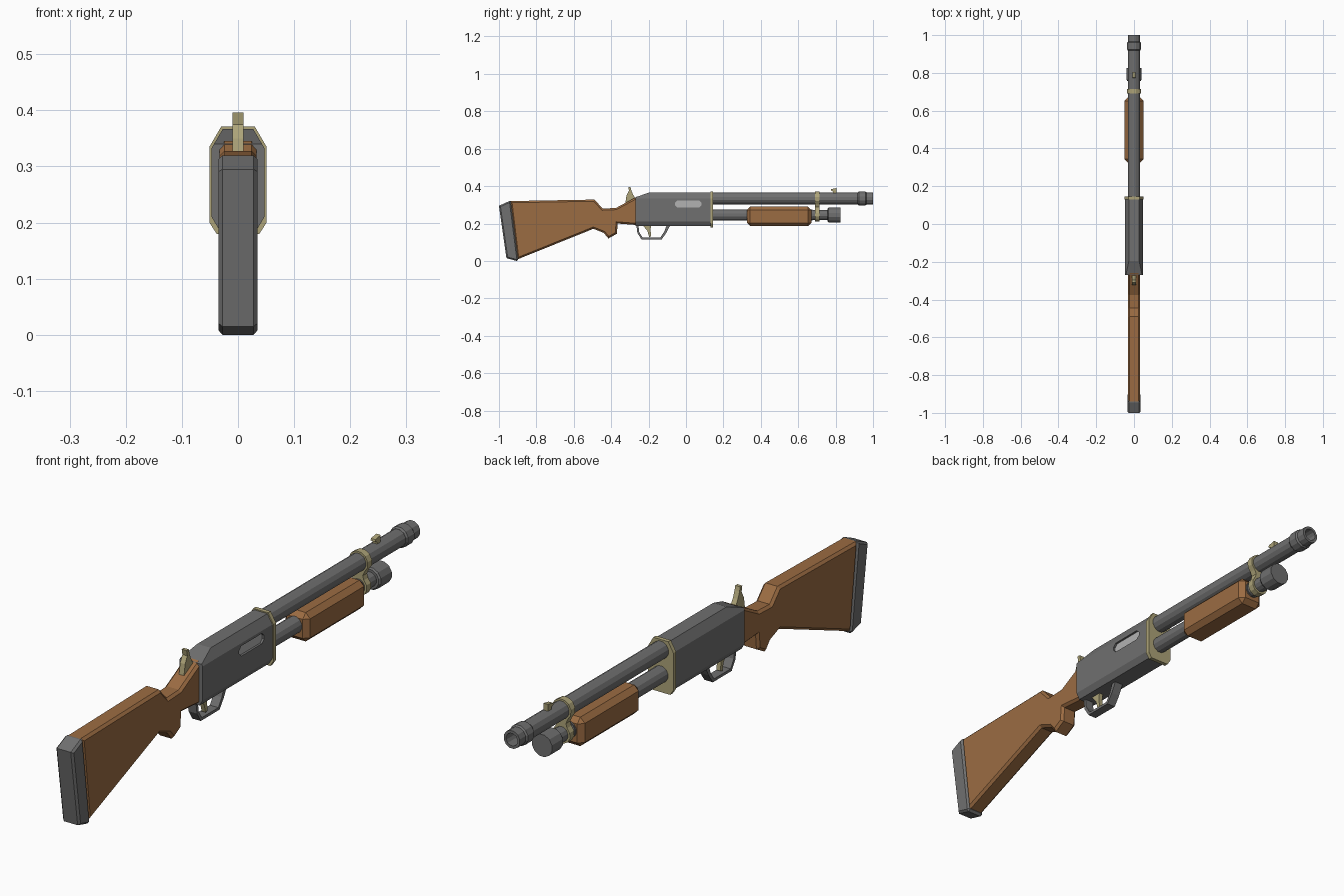
import bpy, bmesh
from math import cos, sin, pi, radians
from mathutils import Vector

if "Cube" in bpy.data.objects:
    bpy.data.objects.remove(bpy.data.objects["Cube"])


def material(name, rgb):
    m = bpy.data.materials.new(name)
    m.diffuse_color = (*rgb, 1)
    m.use_nodes = True
    m.node_tree.nodes["Principled BSDF"].inputs["Base Color"].default_value = m.diffuse_color
    return m


METAL = material("dark_metal", (0.16, 0.16, 0.16))
LIGHT = material("bright_metal", (0.45, 0.45, 0.45))
WOOD = material("wood", (0.33, 0.15, 0.055))
BRASS = material("brass", (0.42, 0.37, 0.19))


def finish(name, bm, mat):
    bmesh.ops.recalc_face_normals(bm, faces=bm.faces)
    me = bpy.data.meshes.new(name)
    bm.to_mesh(me)
    bm.free()
    ob = bpy.data.objects.new(name, me)
    bpy.context.collection.objects.link(ob)
    me.materials.append(mat)
    return ob


def prism(pts, a, b, axis, bevel=0, all_edges=False):
    """Extrude a (y,z) outline along x, or an (x,z) outline along y."""
    bm = bmesh.new()
    put = (lambda p, t: (t, *p)) if axis == "x" else (lambda p, t: (p[0], t, p[1]))
    ends = [[bm.verts.new(put(p, t)) for p in pts] for t in (a, b)]
    for e in ends:
        bm.faces.new(e)
    n = len(pts)
    for i in range(n):
        j = (i + 1) % n
        bm.faces.new((ends[0][i], ends[0][j], ends[1][j], ends[1][i]))
    bmesh.ops.recalc_face_normals(bm, faces=bm.faces)
    if bevel:
        k = 0 if axis == "x" else 1
        edges = [e for e in bm.edges
                 if all_edges or abs(e.verts[0].co[k] - e.verts[1].co[k]) < 1e-6]
        bmesh.ops.bevel(bm, geom=edges, offset=bevel, offset_type='OFFSET',
                        segments=1, profile=0.5, affect='EDGES', clamp_overlap=True)
    return bm


def lathe(name, profile, z, mat, n=12):
    """Revolve (y, radius) points about the line x=0, height z."""
    bm = bmesh.new()
    rings = [[bm.verts.new((r * cos(2 * pi * (i + .5) / n), y, z + r * sin(2 * pi * (i + .5) / n)))
              for i in range(n)] for y, r in profile]
    for p, q in zip(rings, rings[1:]):
        for i in range(n):
            bm.faces.new((p[i], p[(i + 1) % n], q[(i + 1) % n], q[i]))
    bm.faces.new(rings[0])
    bm.faces.new(rings[-1])
    return finish(name, bm, mat)


def mirrored(half):
    """Close a right-hand (x,z) outline with its mirror image."""
    return half + [(-x, z) for x, z in reversed(half)]


BARREL_Z, TUBE_Z = 0.334, 0.246

# Wooden stock with grip, and butt pad
stock = [(-0.94, 0.32), (-0.49, 0.328), (-0.445, 0.28), (-0.375, 0.283), (-0.26, 0.345),
         (-0.26, 0.192), (-0.365, 0.2), (-0.37, 0.145), (-0.415, 0.12), (-0.44, 0.15),
         (-0.495, 0.172), (-0.902, 0.008)]
finish("stock", prism(stock, -0.033, 0.033, "x", 0.009), WOOD)
pad = [(-1.0, 0.295), (-0.945, 0.32), (-0.937, 0.32), (-0.897, 0.008), (-0.905, 0.0), (-0.96, 0.015)]
finish("butt_pad", prism(pad, -0.035, 0.035, "x", 0.009), METAL)

# Receiver: eight-sided body, rear top cut on a slope
body = mirrored([(0.034, 0.188), (0.047, 0.21), (0.047, 0.333), (0.027, 0.367)])
bm = prism(body, -0.27, 0.135, "y")
cut = bmesh.ops.bisect_plane(bm, geom=bm.verts[:] + bm.edges[:] + bm.faces[:],
                             plane_co=(0, -0.27, 0.34), plane_no=(0, -0.027, 0.075),
                             clear_outer=True)
bmesh.ops.holes_fill(bm, edges=[g for g in cut["geom_cut"] if isinstance(g, bmesh.types.BMEdge)])
receiver = finish("receiver", bm, METAL)

# Ejection port recess on the right side
slot = [(-0.06, 0.298), (-0.048, 0.286), (0.071, 0.286), (0.083, 0.298),
        (0.083, 0.311), (0.071, 0.323), (-0.048, 0.323), (-0.06, 0.311)]
cutter = finish("port_cutter", prism(slot, 0.037, 0.07, "x"), LIGHT)
cutter.hide_render = True
mod = receiver.modifiers.new("port", 'BOOLEAN')
mod.object = cutter
mod.solver = 'EXACT'
bpy.context.view_layer.objects.active = receiver
bpy.ops.object.modifier_apply(modifier="port")
bpy.data.objects.remove(cutter)
finish("ejection_port", prism(slot, 0.035, 0.039, "x"), LIGHT)

# Brass band on the receiver front
band = mirrored([(0.038, 0.18), (0.051, 0.2), (0.051, 0.335), (0.03, 0.371)])
finish("receiver_band", prism(band, 0.13, 0.145, "y"), BRASS)

# Barrel with muzzle ring and bore
lathe("barrel", [(0.12, 0.032), (0.918, 0.032), (0.918, 0.033), (0.924, 0.038), (0.96, 0.038),
                 (0.966, 0.033), (1.0, 0.033), (1.0, 0.023), (0.88, 0.023)], BARREL_Z, METAL)

# Magazine tube and end cap
lathe("magazine_tube", [(0.12, 0.03), (0.675, 0.03), (0.675, 0.027), (0.77, 0.027)], TUBE_Z, METAL)
lathe("magazine_cap", [(0.757, 0.036), (0.763, 0.041), (0.826, 0.041)], TUBE_Z, METAL)

# Sliding wooden fore-end
block = mirrored([(0.05, 0.186), (0.05, 0.291)])
finish("fore_end", prism(block, 0.325, 0.67, "y", 0.018, True), WOOD)

# Brass clamp joining barrel and tube
arc = lambda r, z, a, b: [(r * cos(radians(a + (b - a) * i / 4)), z + r * sin(radians(a + (b - a) * i / 4)))
                          for i in range(5)]
clamp = mirrored(arc(0.035, TUBE_Z, -75, 50) + [(0.018, 0.288)] + arc(0.039, BARREL_Z, -50, 75))
finish("barrel_clamp", prism(clamp, 0.69, 0.715, "y"), BRASS)

# Front sight, hammer and trigger
side_parts = {
    "front_sight": (0.009, [(0.785, 0.355), (0.805, 0.355), (0.806, 0.39), (0.776, 0.384), (0.774, 0.377),
                            (0.785, 0.372)]),
    "hammer": (0.01, [(-0.325, 0.305), (-0.268, 0.33), (-0.284, 0.357), (-0.293, 0.38), (-0.297, 0.396),
                      (-0.309, 0.396), (-0.305, 0.375), (-0.318, 0.35)]),
    "trigger": (0.008, [(-0.235, 0.195), (-0.185, 0.195), (-0.19, 0.168), (-0.186, 0.132),
                        (-0.197, 0.128), (-0.206, 0.16)]),
}
for name, (w, pts) in side_parts.items():
    finish(name, prism(pts, -w, w, "x"), BRASS)

# Trigger guard: bent strip
outer = [(-0.266, 0.195), (-0.26, 0.15), (-0.238, 0.115), (-0.13, 0.115), (-0.105, 0.15), (-0.082, 0.195)]
inner = [(-0.102, 0.195), (-0.117, 0.155), (-0.137, 0.125), (-0.232, 0.125), (-0.25, 0.154), (-0.255, 0.195)]
finish("trigger_guard", prism(outer + inner, -0.017, 0.017, "x"), METAL)
